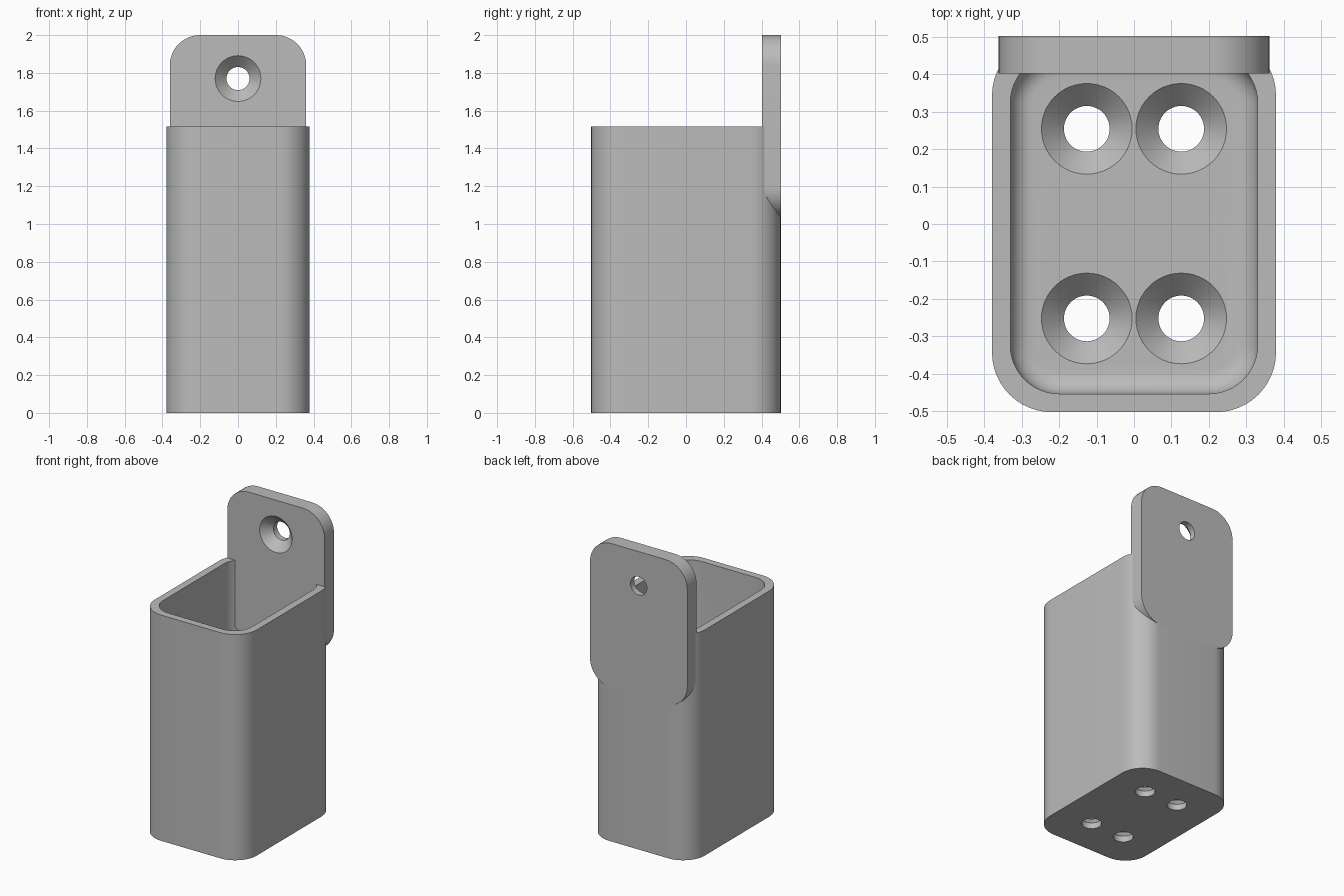
import bpy, bmesh, math
from mathutils import Matrix

if "Cube" in bpy.data.objects:
    bpy.data.objects.remove(bpy.data.objects["Cube"])

grey = bpy.data.materials.new("light_grey")
grey.use_nodes = True
COLOUR = (0.5, 0.5, 0.5, 1)
grey.diffuse_color = COLOUR
grey.node_tree.nodes["Principled BSDF"].inputs["Base Color"].default_value = COLOUR


def rounded_rect(hx, hy, r, steps=12):
    """Counter-clockwise outline of a rounded rectangle."""
    pts = []
    for k, (sx, sy) in enumerate([(1, 1), (-1, 1), (-1, -1), (1, -1)]):
        for i in range(steps + 1):
            a = math.pi / 2 * (k + i / steps)
            pts.append((sx * (hx - r) + r * math.cos(a),
                        sy * (hy - r) + r * math.sin(a)))
    return pts


def circle(r, n=48):
    return [(r * math.cos(2 * math.pi * i / n), r * math.sin(2 * math.pi * i / n))
            for i in range(n)]


def loft(name, sections):
    """Join (outline, height) sections in order and cap both ends."""
    bm = bmesh.new()
    rings = [[bm.verts.new((x, y, z)) for x, y in pts] for pts, z in sections]
    for a, b in zip(rings, rings[1:]):
        n = len(a)
        for i in range(n):
            j = (i + 1) % n
            bm.faces.new((a[i], a[j], b[j], b[i]))
    bm.faces.new(rings[0][::-1])
    bm.faces.new(rings[-1])
    bmesh.ops.recalc_face_normals(bm, faces=bm.faces)
    mesh = bpy.data.meshes.new(name)
    bm.to_mesh(mesh)
    bm.free()
    mesh.materials.append(grey)
    obj = bpy.data.objects.new(name, mesh)
    bpy.context.collection.objects.link(obj)
    return obj


THICK = 0.1       # floor and plate thickness
HOLE, SINK = 0.061, 0.121


def drill(target, matrix):
    """Cut a countersunk screw hole through a slab lying on local z = 0."""
    over = 0.02
    cutter = loft("hole_cutter", [
        (circle(HOLE), -over), (circle(HOLE), THICK - (SINK - HOLE)),
        (circle(SINK + over), THICK + over)])
    cutter.data.transform(matrix)
    cutter.hide_render = True
    mod = target.modifiers.new("hole", 'BOOLEAN')
    mod.operation = 'DIFFERENCE'
    mod.solver = 'EXACT'
    mod.object = cutter
    bpy.context.view_layer.objects.active = target
    bpy.ops.object.modifier_apply(modifier=mod.name)
    bpy.data.objects.remove(cutter)


def smooth(obj):
    bpy.ops.object.select_all(action='DESELECT')
    obj.select_set(True)
    bpy.context.view_layer.objects.active = obj
    bpy.ops.object.shade_smooth_by_angle(angle=math.radians(30))


# Open box: outer wall, rim, inner wall, floor fillet
HX, HY, TOP, WALL, R, FILLET = 0.379, 0.502, 1.515, 0.049, 0.16, 0.06
sections = [(rounded_rect(HX, HY, R), 0), (rounded_rect(HX, HY, R), TOP),
            (rounded_rect(HX - WALL, HY - WALL, R - 0.03), TOP)]
for i in range(9):
    t = math.pi / 2 * i / 8
    inset = FILLET * (1 - math.cos(t))
    sections.append((rounded_rect(HX - WALL - inset, HY - WALL - inset, R - 0.03 - inset),
                     THICK + FILLET * (1 - math.sin(t))))
box = loft("box", sections)

# Four screw holes in the floor
for x in (-0.126, 0.126):
    for y in (-0.252, 0.254):
        drill(box, Matrix.Translation((x, y, 0)))
smooth(box)

# Mounting plate at the back, its outline drawn flat and then stood upright
LOW, HIGH = 1.03, 2.0
outline = rounded_rect(0.361, (HIGH - LOW) / 2, R)
plate = loft("mounting_plate", [(outline, 0), (outline, THICK)])
upright = Matrix.Translation((0, HY, 0)) @ Matrix.Rotation(math.pi / 2, 4, 'X')
plate.data.transform(upright @ Matrix.Translation((0, (LOW + HIGH) / 2, 0)))
drill(plate, upright @ Matrix.Translation((0, 1.77, 0)))
smooth(plate)
